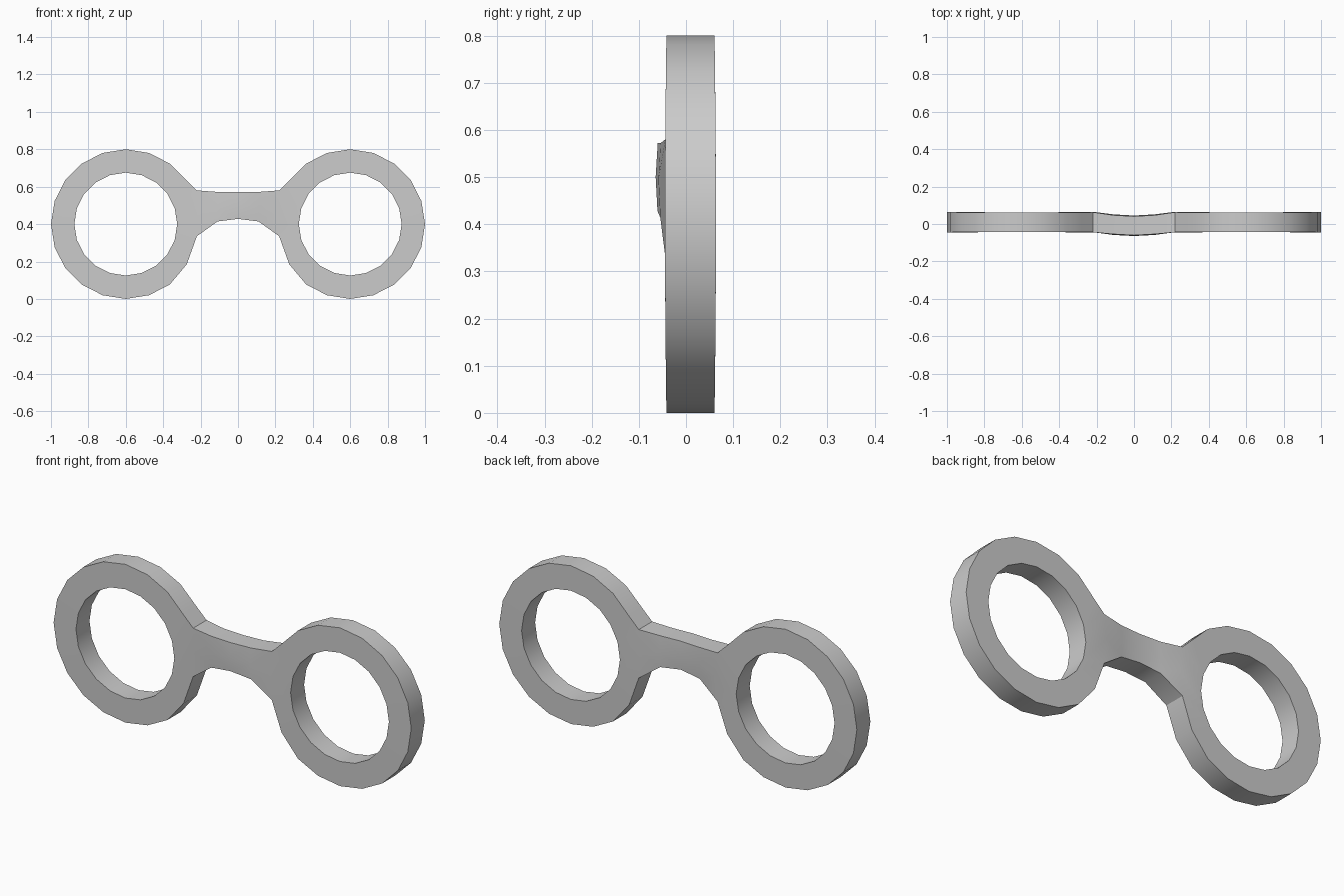
import bpy, bmesh
from math import cos, sin, pi

if "Cube" in bpy.data.objects:
    bpy.data.objects.remove(bpy.data.objects["Cube"])

N = 20
CX, CZ, R_OUT, R_IN = 0.6, 0.4, 0.4, 0.275


def mid_y(x):
    # centre plane: flat through the lens rings, bowed forward at the bridge
    if x < 0.12:
        return 0.0095 - 0.019 + 0.006 * x / 0.11
    if x < 0.19:
        return -0.0035
    return 0.0095


def vert(bm, x, z, extra=0.0):
    half = 0.054 - 0.003 * (abs(z - CZ) / R_OUT) ** 2 + extra
    return bm.verts.new((x, mid_y(x) - half, z))


bm = bmesh.new()

# lens ring, its outer edge flared where it meets the bridge
flare = {9: (0.22, 0.58), 10: (0.205, 0.46), 11: (0.22, 0.335), 12: (0.274, 0.185)}
outer, inner = [], []
for k in range(N):
    a = 2 * pi * k / N
    x, z = flare.get(k, (CX + R_OUT * cos(a), CZ + R_OUT * sin(a)))
    outer.append(vert(bm, x, z))
    inner.append(vert(bm, CX + R_IN * cos(a), CZ + R_IN * sin(a)))
for k in range(N):
    j = (k + 1) % N
    bm.faces.new((outer[k], outer[j], inner[j], inner[k]))

# half of the nose bridge: columns of top, middle, bottom points
prev = outer[9:12]
for x, zs in ((0.12 - 0.01, (0.572, 0.495, 0.414)), (0.0, (0.572, 0.5, 0.428))):
    col = [vert(bm, x, z, e) for z, e in zip(zs, (-0.003, 0.001, -0.003))]
    for i in range(2):
        bm.faces.new((prev[i], prev[i + 1], col[i + 1], col[i]))
    prev = col

# thickness: mirror the front sheet through the centre plane
res = bmesh.ops.extrude_face_region(bm, geom=bm.faces[:], use_keep_orig=True)
for v in res["geom"]:
    if isinstance(v, bmesh.types.BMVert):
        v.co.y = 2 * mid_y(v.co.x) - v.co.y
bmesh.ops.recalc_face_normals(bm, faces=bm.faces[:])
seam = [f for f in bm.faces if all(abs(v.co.x) < 1e-5 for v in f.verts)]
bmesh.ops.delete(bm, geom=seam, context="FACES_ONLY")

mesh = bpy.data.meshes.new("glasses_frame")
bm.to_mesh(mesh)
bm.free()
frame = bpy.data.objects.new("glasses_frame", mesh)
bpy.context.collection.objects.link(frame)

# shading, then the other half
bpy.context.view_layer.objects.active = frame
frame.select_set(True)
bpy.ops.object.shade_smooth_by_angle(angle=0.6)
mirror = frame.modifiers.new("mirror", "MIRROR")
mirror.use_clip = True
